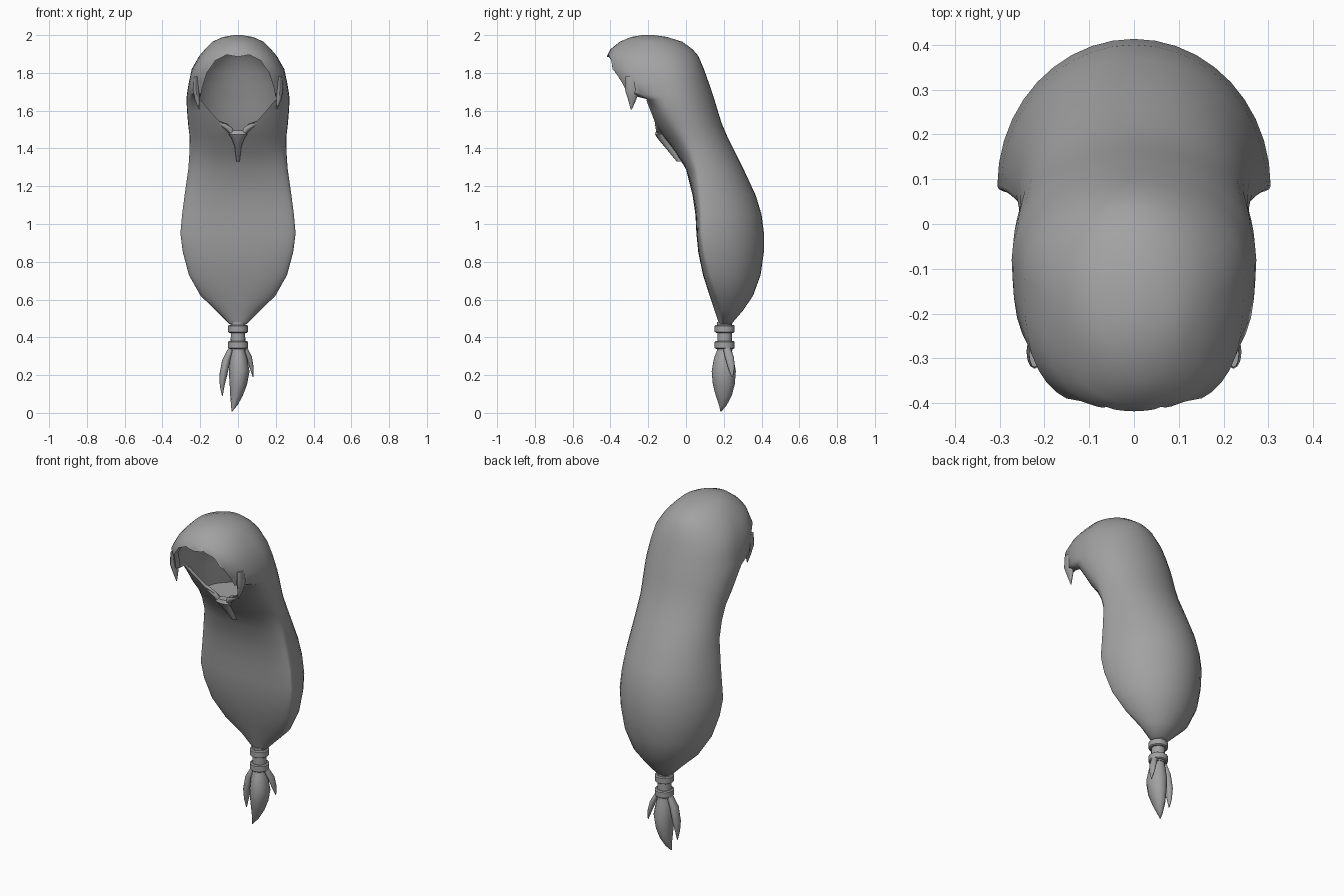
import bpy, bmesh, math

if "Cube" in bpy.data.objects:
    bpy.data.objects.remove(bpy.data.objects["Cube"])

mat = bpy.data.materials.new("hair grey")
mat.diffuse_color = (0.36, 0.36, 0.36, 1)
mat.use_nodes = True
mat.node_tree.nodes["Principled BSDF"].inputs["Base Color"].default_value = mat.diffuse_color


def finish(name, bm, angle=50):
    bmesh.ops.recalc_face_normals(bm, faces=bm.faces[:])
    me = bpy.data.meshes.new(name)
    bm.to_mesh(me)
    bm.free()
    me.materials.append(mat)
    ob = bpy.data.objects.new(name, me)
    bpy.context.collection.objects.link(ob)
    smooth(ob, angle)
    return ob


def smooth(ob, angle=50):
    bpy.ops.object.select_all(action='DESELECT')
    ob.select_set(True)
    bpy.context.view_layer.objects.active = ob
    bpy.ops.object.shade_smooth_by_angle(angle=math.radians(angle))


def loft(name, rings, angle=50):
    """Bridge closed rings of points, capping both ends."""
    bm = bmesh.new()
    vs = [[bm.verts.new(p) for p in r] for r in rings]
    n = len(vs[0])
    for a, b in zip(vs, vs[1:]):
        for i in range(n):
            j = (i + 1) % n
            bm.faces.new((a[i], a[j], b[j], b[i]))
    bm.faces.new(vs[0])
    bm.faces.new(vs[-1])
    return finish(name, bm, angle)


def section(z, w, yf, ym, yb, pf, n=40):
    """Horizontal slice: round back half, squarer front half, widest at ym."""
    pts = []
    for i in range(n):
        a = 2 * math.pi * i / n
        s, c = math.sin(a), math.cos(a)
        e = 2 / (2 if c > 0 else pf)
        x = w * math.copysign(abs(s) ** e, s)
        y = ym + ((yb - ym) if c > 0 else (yf - ym)) * abs(c) ** e
        pts.append((x, y, z))
    return pts


def lock(name, path, n=12, angle=50):
    """Strand from (x, y, z, rx, ry) slices."""
    return loft(name, [[(x + rx * math.cos(2 * math.pi * i / n),
                         y + ry * math.sin(2 * math.pi * i / n), z)
                        for i in range(n)] for x, y, z, rx, ry in path], angle)


# Hair mass: z, half width, front y, widest y, back y, front squareness
S = [
    (2.0, .02, -.23, -.2, -.17, 2), (1.99, .08, -.29, -.2, -.1, 2),
    (1.965, .135, -.35, -.18, -.02, 2), (1.925, .175, -.40, -.17, .035, 2.2),
    (1.89, .205, -.418, -.15, .065, 2.5), (1.82, .245, -.415, -.12, .095, 3),
    (1.75, .26, -.375, -.1, .12, 3), (1.69, .27, -.35, -.09, .14, 3),
    (1.66, .273, -.235, -.08, .15, 3), (1.6, .27, -.2, -.05, .168, 2.7),
    (1.53, .264, -.165, -.02, .19, 2.4), (1.46, .256, -.115, .01, .22, 2.1),
    (1.38, .257, -.055, .04, .26, 2.1), (1.29, .263, 0, .065, .305, 2.2),
    (1.15, .283, .035, .08, .37, 2.5), (1.05, .296, .05, .085, .40, 2.5),
    (.95, .305, .055, .085, .413, 2.5), (.85, .292, .065, .1, .412, 2.5),
    (.73, .26, .09, .13, .395, 2.5), (.62, .198, .125, .17, .355, 2.3),
    (.54, .115, .152, .2, .30, 2), (.47, .045, .175, .205, .24, 2),
]
hair = loft("hair_mass", [section(*s) for s in S])

# Hollow for the head, then the face opening
hollow = loft("hollow_cutter", [
    section(z - .015, w - .03, yf + .03, ym, yb - .03, p)
    for z, w, yf, ym, yb, p in S if 1.45 < z < 1.97])
half = [(0, 1.885), (.06, 1.896), (.12, 1.865), (.165, 1.80), (.19, 1.72),
        (.2, 1.66), (.15, 1.6), (.1, 1.545), (.05, 1.525), (.03, 1.475), (0, 1.457)]
outline = half + [(-x, z) for x, z in half[-2:0:-1]]
opening = loft("opening_cutter", [[(x, y, z) for x, z in outline] for y in (-.7, -.06)])
for cutter in (hollow, opening):
    cutter.hide_render = True
    m = hair.modifiers.new("cut", 'BOOLEAN')
    m.operation, m.solver, m.object = 'DIFFERENCE', 'EXACT', cutter
    bpy.ops.object.select_all(action='DESELECT')
    bpy.context.view_layer.objects.active = hair
    hair.select_set(True)
    # move the cut before any smoothing modifier
    bpy.ops.object.modifier_move_to_index(modifier=m.name, index=0)
    bpy.ops.object.modifier_apply(modifier=m.name)
    bpy.data.objects.remove(cutter)
smooth(hair)

# Pointed side bangs
for side, tag in ((1, "right"), (-1, "left")):
    lock("bang_" + tag, [(side * x, y, z, rx, ry) for x, y, z, rx, ry in (
        (.222, -.29, 1.78, .012, .03), (.222, -.285, 1.71, .018, .038),
        (.216, -.285, 1.66, .013, .022), (.205, -.29, 1.605, .002, .003))])

# Gathered collar lip under the chin, with a tapering fold below
lock("chin_lip", [
    (0, -.135, 1.495, .035, .022), (0, -.14, 1.475, .05, .024),
    (0, -.13, 1.455, .035, .022), (0, -.09, 1.41, .018, .025),
    (0, -.03, 1.33, .008, .018)])
for side, tag in ((1, "right"), (-1, "left")):
    lock("collar_fold_" + tag, [(side * x, y, z, rx, ry) for x, y, z, rx, ry in (
        (.115, -.145, 1.55, .006, .008), (.08, -.15, 1.53, .026, .014),
        (.05, -.145, 1.505, .022, .016), (.03, -.135, 1.475, .012, .014))])

# Hair tie: two bands around a narrow neck
lock("tie_neck", [(0, .205, .48, .04, .04), (0, .205, .405, .038, .038),
                  (0, .205, .33, .042, .042)], 16)
for name, z in (("tie_band_upper", .445), ("tie_band_lower", .36)):
    lock(name, [(0, .205, z + dz, r, r) for dz, r in
                ((.021, .046), (.016, .053), (-.016, .053), (-.021, .046))], 16, 35)

# Loose tail ends
lock("tail_middle", [
    (0, .205, .345, .03, .035), (.003, .2, .29, .045, .052),
    (.006, .2, .22, .055, .064), (.002, .2, .15, .046, .058),
    (-.008, .2, .09, .033, .042), (-.02, .195, .04, .017, .02),
    (-.032, .185, .008, .002, .003)])
lock("tail_left", [
    (-.035, .205, .345, .015, .02), (-.062, .2, .28, .022, .03),
    (-.078, .2, .2, .021, .028), (-.084, .2, .14, .012, .016),
    (-.083, .2, .09, .002, .003)])
lock("tail_right", [
    (.035, .215, .345, .015, .02), (.058, .23, .295, .016, .024),
    (.072, .24, .24, .011, .018), (.08, .245, .19, .002, .003)])
